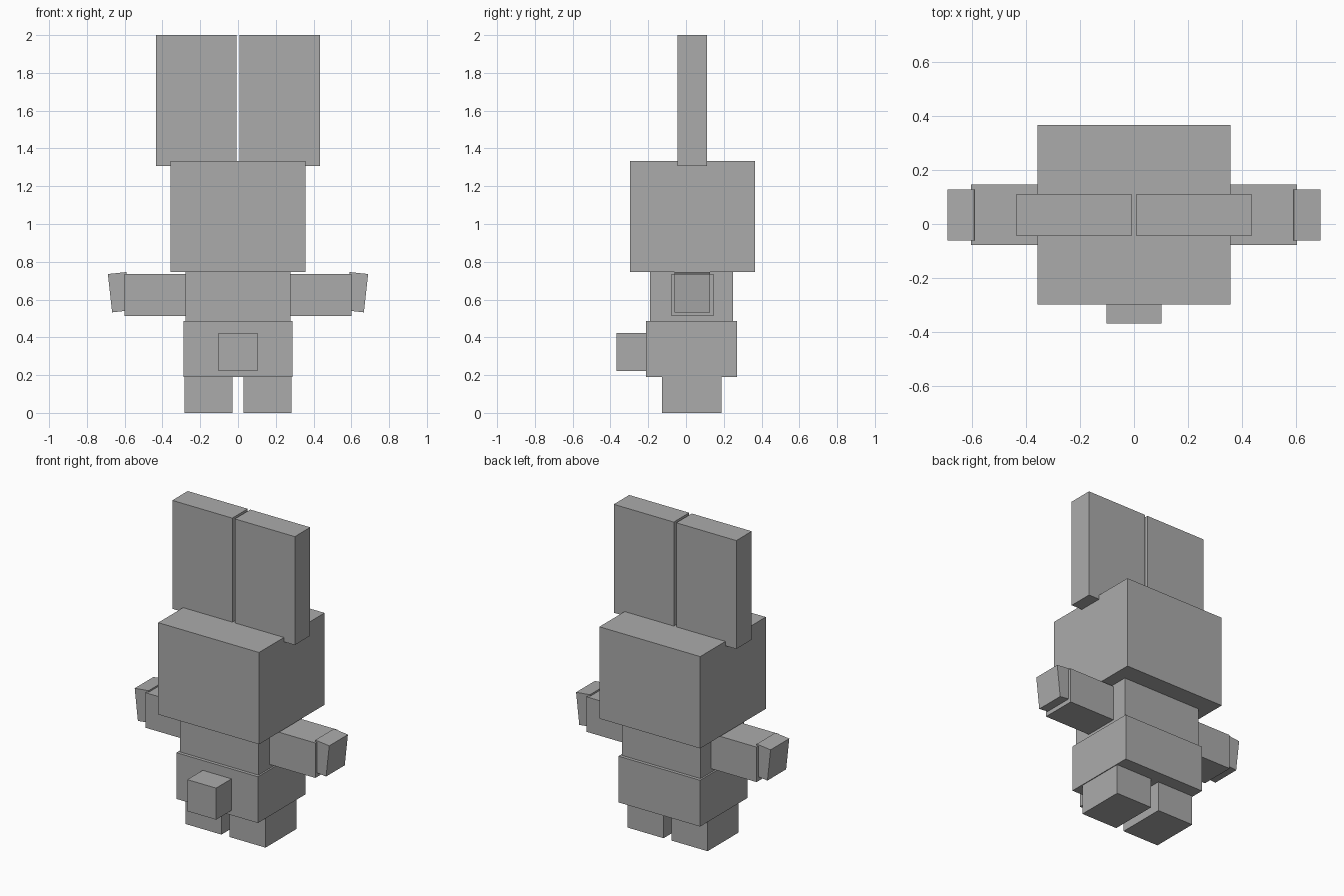
import bpy
from math import radians
from mathutils import Matrix, Vector

cube = bpy.data.objects.get("Cube")
if cube:
    bpy.data.objects.remove(cube, do_unlink=True)

GREY = (0.41, 0.41, 0.41, 1)
mat = bpy.data.materials.new("plain grey")
mat.use_nodes = True
mat.diffuse_color = GREY
mat.node_tree.nodes["Principled BSDF"].inputs["Base Color"].default_value = GREY


def box(name, x, y, z, tilt=0.0):
    """Box spanning the given ranges, optionally tilted about y."""
    spans = (x, y, z)
    centre = Vector([(a + b) / 2 for a, b in spans])
    bpy.ops.mesh.primitive_cube_add(size=1, location=centre)
    ob = bpy.context.object
    ob.name = ob.data.name = name
    size = Matrix.Diagonal([b - a for a, b in spans]).to_4x4()
    ob.data.transform(Matrix.Rotation(radians(tilt), 4, "Y") @ size)
    ob.data.materials.append(mat)


def pair(name, x, y, z, tilt=0.0):
    """Matching boxes on the left (+x) and right (-x)."""
    box("left_" + name, x, y, z, tilt)
    box("right_" + name, (-x[1], -x[0]), y, z, -tilt)


# Head, torso and hips
box("head", (-0.357, 0.357), (-0.297, 0.366), (0.746, 1.334))
box("torso", (-0.278, 0.278), (-0.19, 0.249), (0.487, 0.746))
box("hips", (-0.289, 0.289), (-0.211, 0.27), (0.191, 0.487))
box("tail", (-0.102, 0.102), (-0.367, -0.205), (0.222, 0.424))

# Paired parts
pair("ear", (0.009, 0.434), (-0.045, 0.111), (1.306, 2.0))
pair("arm", (0.27, 0.602), (-0.077, 0.146), (0.512, 0.736))
pair("hand", (0.579, 0.678), (-0.061, 0.128), (0.537, 0.741), 6.3)
pair("foot", (0.028, 0.284), (-0.127, 0.187), (0.0, 0.195))
